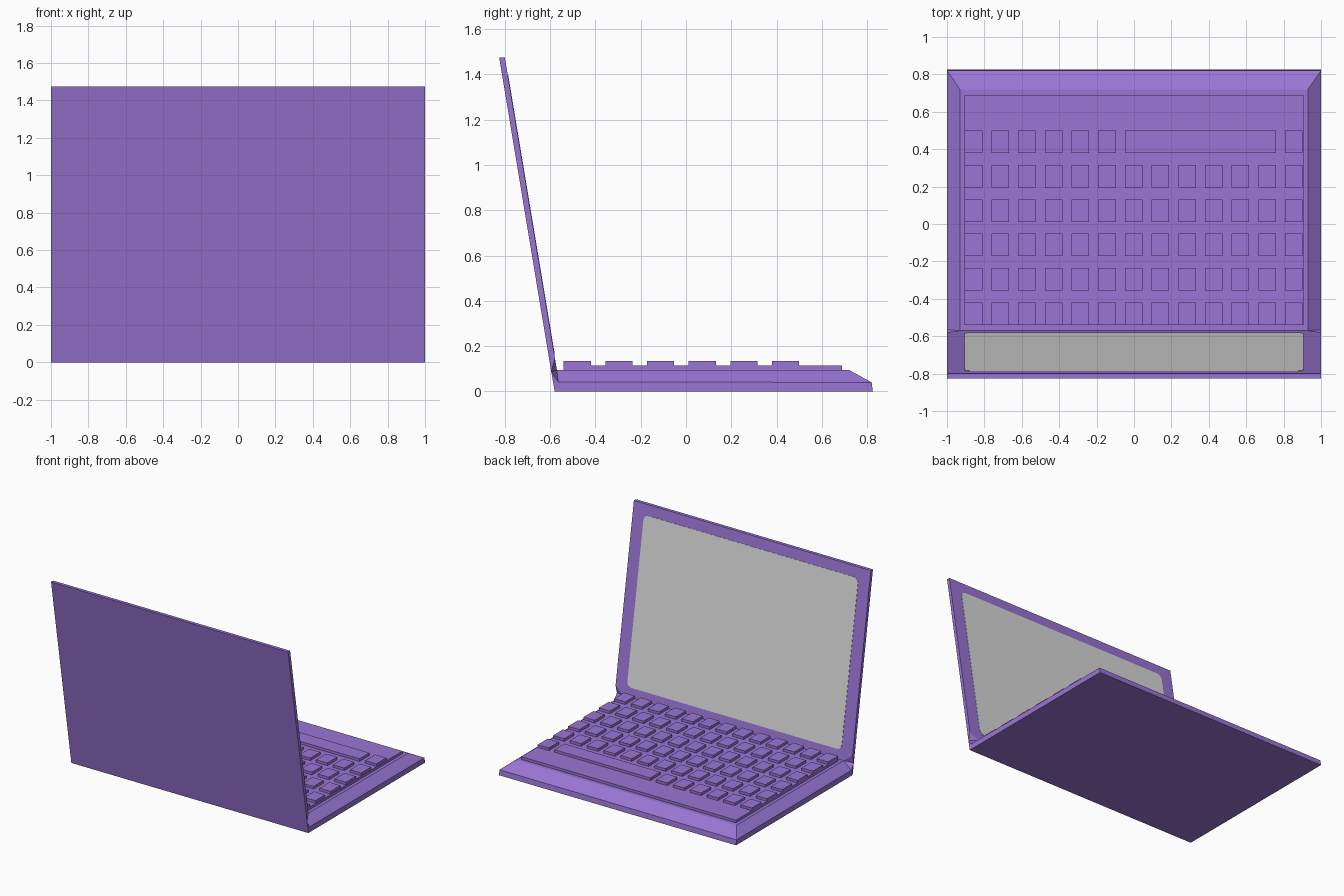
import bpy, bmesh, math
from mathutils import Vector, Matrix

cube = bpy.data.objects.get("Cube")
if cube:
    bpy.data.objects.remove(cube, do_unlink=True)


def material(name, rgb):
    m = bpy.data.materials.new(name)
    m.use_nodes = True
    m.diffuse_color = (*rgb, 1)
    m.node_tree.nodes["Principled BSDF"].inputs["Base Color"].default_value = (*rgb, 1)
    return m


purple = material("purple plastic", (0.32, 0.18, 0.66))
grey = material("grey screen", (0.7, 0.7, 0.7))


def finish(name, bm, mat):
    bmesh.ops.recalc_face_normals(bm, faces=bm.faces)
    mesh = bpy.data.meshes.new(name)
    bm.to_mesh(mesh)
    bm.free()
    mesh.materials.append(mat)
    ob = bpy.data.objects.new(name, mesh)
    bpy.context.collection.objects.link(ob)
    return ob


def add_box(bm, x0, x1, y0, y1, z0, z1):
    centre = Vector(((x0 + x1) / 2, (y0 + y1) / 2, (z0 + z1) / 2))
    size = Matrix.Diagonal((x1 - x0, y1 - y0, z1 - z0, 1))
    bmesh.ops.create_cube(bm, size=1, matrix=Matrix.Translation(centre) @ size)


# Body: base and open lid as one half shell, mirrored across x
TOP_X = 0.93
points = {
    "heel": (1, -0.58, 0), "toe": (1, 0.825, 0), "rim": (1, 0.82, 0.04),
    "deck": (TOP_X, 0.72, 0.095), "hinge": (TOP_X, -0.57, 0.095),
    "lid_in": (1, -0.80, 1.475), "lid_out": (1, -0.825, 1.475),
    "notch_top": (1, -0.579, 0.148), "notch_back": (1, -0.595, 0.086),
    "notch_low": (1, -0.565, 0.042),
}
outline = ["heel", "toe", "rim", "deck", "hinge", "lid_in", "lid_out"]
bm = bmesh.new()
side = {k: bm.verts.new(p) for k, p in points.items()}
mid = {k: bm.verts.new((0, *points[k][1:])) for k in outline}
for a, b in zip(outline, outline[1:] + outline[:1]):
    loop = [side[a], side[b], mid[b], mid[a]]
    if a == "hinge":
        loop.insert(1, side["notch_top"])
    if b == "heel":
        loop.insert(1, side["notch_back"])
        loop = [side["lid_out"], side["notch_back"], side["heel"], mid["heel"], mid["lid_out"]]
    bm.faces.new(loop)
for names in ("heel toe rim notch_low", "rim deck hinge notch_low",
              "heel notch_low notch_back", "notch_back notch_low hinge",
              "notch_back hinge notch_top", "notch_back notch_top lid_in lid_out"):
    bm.faces.new([side[n] for n in names.split()])
body = finish("laptop_body", bm, purple)
mirror = body.modifiers.new("Mirror", "MIRROR")
mirror.use_clip = True

# Raised keyboard plate
bm = bmesh.new()
add_box(bm, -0.905, 0.905, -0.54, 0.69, 0.09, 0.115)
finish("keyboard_plate", bm, purple)

# Keys in six rows, the front row holding the space bar
COLS, ROWS, STEP_X, STEP_Y = 13, 6, 0.1427, 0.184
KEY_W, KEY_D = 0.094, 0.12
bm = bmesh.new()
bar = bmesh.new()
for row in range(ROWS):
    y = -0.54 + row * STEP_Y
    for col in range(COLS):
        x = -0.905 + col * STEP_X
        if row == ROWS - 1 and 6 <= col <= 11:
            if col == 6:
                add_box(bar, x, x + 5 * STEP_X + KEY_W, y, y + KEY_D, 0.115, 0.135)
            continue
        add_box(bm, x, x + KEY_W, y, y + KEY_D, 0.115, 0.135)
finish("keys", bm, purple)
finish("space_bar", bar, purple)

# Screen: thin rounded plate lying on the inner face of the lid
low, high = Vector(points["hinge"]), Vector(points["lid_in"])
low.x = high.x = 0
up = (high - low).normalized()
out = Vector((-1, 0, 0)).cross(up)
if out.y < 0:
    out = -out
WIDTH, BOTTOM, TOP, R = 0.905, 0.07, 1.32, 0.04
bm = bmesh.new()
ring = []
corners = [(WIDTH - R, TOP - R), (R - WIDTH, TOP - R), (R - WIDTH, BOTTOM + R), (WIDTH - R, BOTTOM + R)]
for i, (cx, cu) in enumerate(corners):
    for k in range(6):
        a = math.radians(90 * i + 18 * k)
        p = low + up * (cu + R * math.sin(a)) + out * 0.002
        ring.append(bm.verts.new((cx + R * math.cos(a), p.y, p.z)))
face = bm.faces.new(ring)
ext = bmesh.ops.extrude_face_region(bm, geom=[face])
bmesh.ops.translate(bm, vec=-out * 0.004, verts=[v for v in ext["geom"] if isinstance(v, bmesh.types.BMVert)])
finish("screen", bm, grey)
